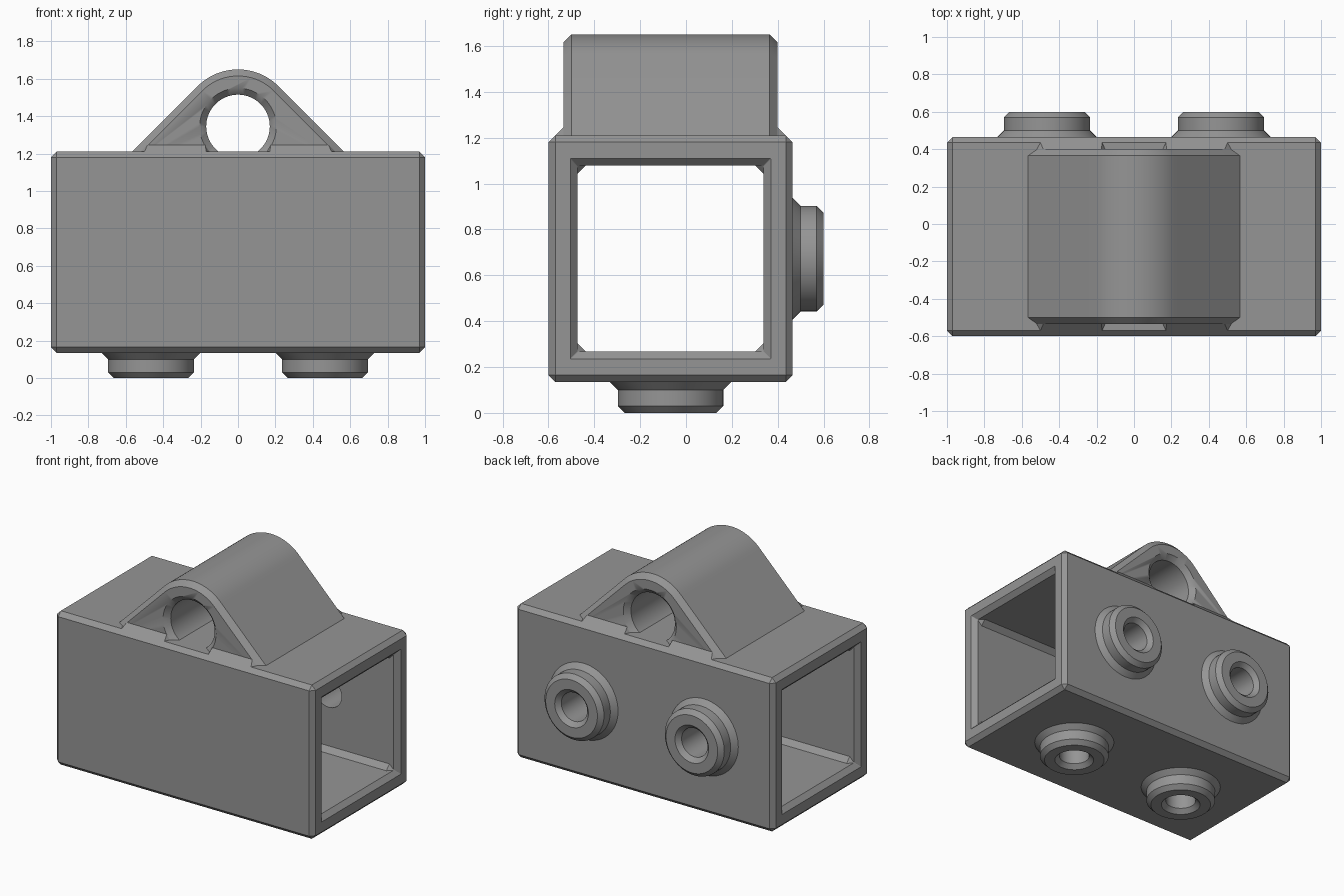
import bpy, bmesh, math
from mathutils import Matrix, Vector

if "Cube" in bpy.data.objects:
    bpy.data.objects.remove(bpy.data.objects["Cube"])

grey = bpy.data.materials.new("mid grey")
grey.diffuse_color = (0.30, 0.30, 0.30, 1)
grey.use_nodes = True
grey.node_tree.nodes["Principled BSDF"].inputs["Base Color"].default_value = grey.diffuse_color

CY, CZ = -0.0675, 0.6725          # centre of the box section
TOP, BACK, BOTTOM = 1.21, 0.465, 0.135
SEG = 64


def finish(bm, name, smooth=True):
    bmesh.ops.recalc_face_normals(bm, faces=bm.faces)
    me = bpy.data.meshes.new(name)
    bm.to_mesh(me)
    bm.free()
    me.materials.append(grey)
    ob = bpy.data.objects.new(name, me)
    bpy.context.collection.objects.link(ob)
    if smooth:
        bpy.ops.object.select_all(action='DESELECT')
        ob.select_set(True)
        bpy.context.view_layer.objects.active = ob
        bpy.ops.object.shade_smooth_by_angle(angle=math.radians(25))
    return ob


def loft(sections, name, closed_ends=True, smooth=True):
    """Skin matching closed sections of 3D points."""
    bm = bmesh.new()
    rings = [[bm.verts.new(p) for p in s] for s in sections]
    n = len(rings[0])
    for a, b in zip(rings, rings[1:]):
        for i in range(n):
            j = (i + 1) % n
            bm.faces.new((a[i], a[j], b[j], b[i]))
    if closed_ends:
        bm.faces.new(rings[0])
        bm.faces.new(rings[-1])
    return finish(bm, name, smooth)


def lathe(profile, matrix, name, closed_ends):
    """Turn (radius, height) points about local z, then place."""
    rings = [[matrix @ Vector((r * math.cos(2 * math.pi * i / SEG),
                               r * math.sin(2 * math.pi * i / SEG), h))
              for i in range(SEG)] for r, h in profile]
    return loft(rings, name, closed_ends)


def cut(target, cutter):
    mod = target.modifiers.new("cut", 'BOOLEAN')
    mod.operation = 'DIFFERENCE'
    mod.solver = 'EXACT'
    mod.object = cutter
    bpy.context.view_layer.objects.active = target
    bpy.ops.object.modifier_apply(modifier=mod.name)
    bpy.data.objects.remove(cutter)


# Box body with chamfered edges
bm = bmesh.new()
bmesh.ops.create_cube(bm, size=1)
bmesh.ops.scale(bm, vec=(2, 1.065, 1.075), verts=bm.verts)
bmesh.ops.translate(bm, vec=(0, CY, CZ), verts=bm.verts)
bmesh.ops.bevel(bm, geom=bm.edges[:], offset=0.03, segments=1, affect='EDGES')
body = finish(bm, "box_body", smooth=False)


# Lengthwise tunnel, flared at both mouths, with filled inner corners
def tunnel_section(x, half, c):
    pts = []
    for sy, sz in ((1, 1), (-1, 1), (-1, -1), (1, -1)):
        pair = [(x, CY + sy * half, CZ + sz * (half - c)),
                (x, CY + sy * (half - c), CZ + sz * half)]
        pts += pair if sy * sz > 0 else pair[::-1]
    return pts


half_tunnel = [(1.02, 0.457, 0.002), (0.968, 0.405, 0.002), (0.935, 0.405, 0.035)]
stations = [(-x, h, c) for x, h, c in half_tunnel] + half_tunnel[::-1]
cut(body, loft([tunnel_section(*s) for s in stations], "tunnel_cutter", smooth=False))

# Hollow bosses on the back and the underside, with holes through the wall
boss = [(0.265, 0), (0.23, 0.035), (0.23, 0.105), (0.20, 0.135),
        (0.13, 0.135), (0.10, 0.105), (0.10, 0)]
for side, x in (("left", -0.465), ("right", 0.465)):
    places = {
        "back": Matrix.Translation((x, BACK, CZ)) @ Matrix.Rotation(-math.pi / 2, 4, 'X'),
        "bottom": Matrix.Translation((x, CY, BOTTOM)) @ Matrix.Rotation(math.pi, 4, 'X'),
    }
    for face, m in places.items():
        cut(body, lathe([(0.10, -0.2), (0.10, 0.05)], m, "hole_cutter", True))
        lathe(boss, m, f"{face}_boss_{side}", False)

bpy.ops.object.select_all(action='DESELECT')
body.select_set(True)
bpy.context.view_layer.objects.active = body
bpy.ops.object.shade_smooth_by_angle(angle=math.radians(25))

# Lug: round top with 45 degree flanks, chamfered at both ends
LUG_Z, LUG_R = 1.345, 0.305
LUG_Y = (-0.535, 0.40)


def lug_section(y, r):
    foot = 1.11
    reach = r * math.sqrt(2) + LUG_Z - foot
    arc = [math.radians(45 + 90 * i / 24) for i in range(25)]
    return ([(reach, y, foot)]
            + [(r * math.cos(a), y, LUG_Z + r * math.sin(a)) for a in arc]
            + [(-reach, y, foot)])


ch = 0.035
lug = loft([lug_section(LUG_Y[0], LUG_R - ch), lug_section(LUG_Y[0] + ch, LUG_R),
            lug_section(LUG_Y[1] - ch, LUG_R), lug_section(LUG_Y[1], LUG_R - ch)], "lug")

# Lug bore with chamfered mouths
length = LUG_Y[1] - LUG_Y[0]
bore = [(0.255, -0.05), (0.17, ch), (0.17, length - ch), (0.255, length + 0.05)]
m = Matrix.Translation((0, LUG_Y[0], LUG_Z)) @ Matrix.Rotation(-math.pi / 2, 4, 'X')
cut(lug, lathe(bore, m, "bore_cutter", True))

# Sloped foot fillets where the lug ends meet the box top
for end, y, out in (("front", LUG_Y[0], -1), ("back", LUG_Y[1], 1)):
    for side, s in (("left", -1), ("right", 1)):
        ends = []
        for xs in ((0.175, 0.17, 0.155), (0.485, 0.50, 0.52)):
            ends.append([(s * xs[0], y, TOP + ch), (s * xs[1], y + out * ch, TOP),
                         (s * xs[2], y, TOP)])
        loft(ends, f"{end}_fillet_{side}", smooth=False)
